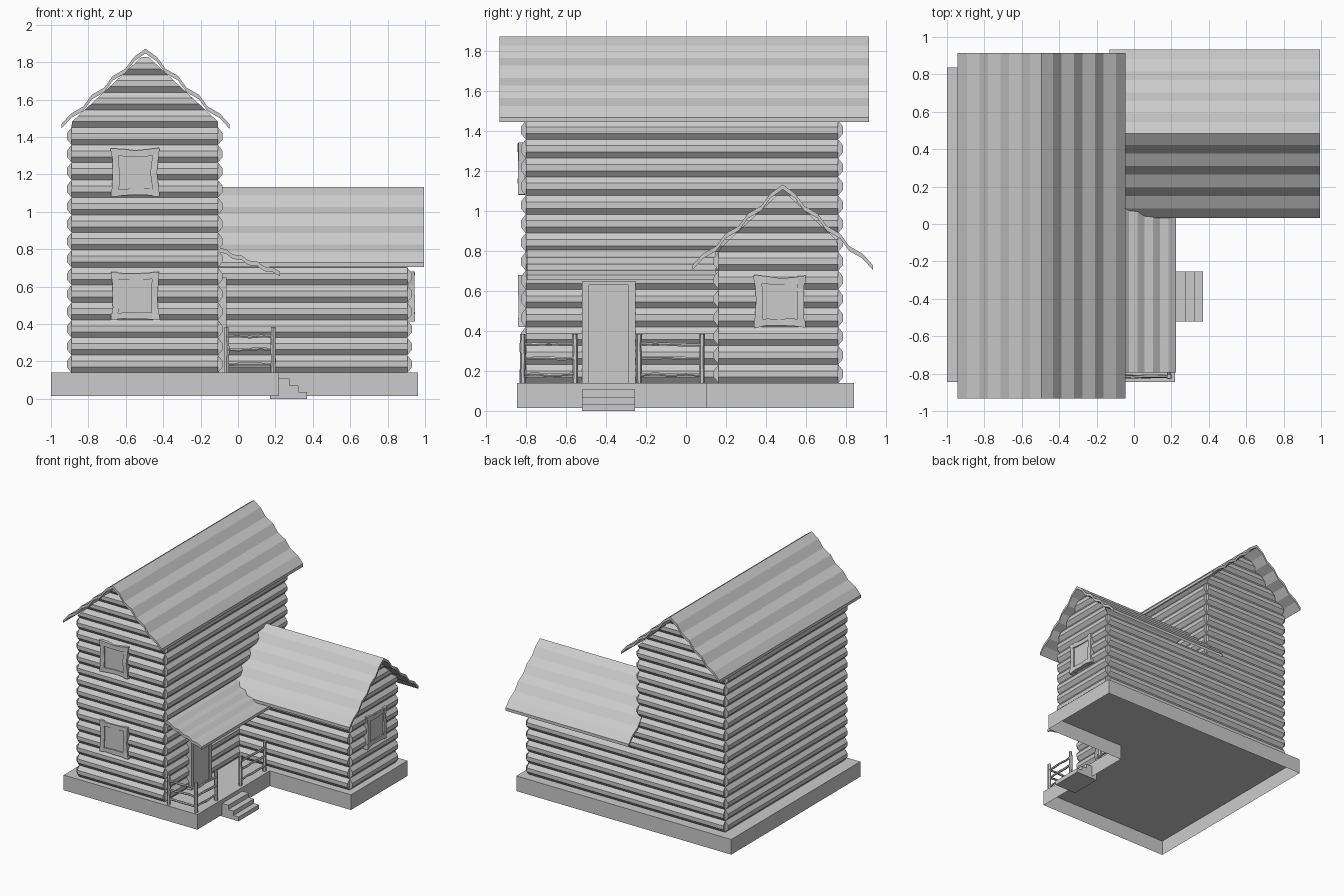
import bpy, bmesh, math, random
from mathutils import Vector

if "Cube" in bpy.data.objects:
    bpy.data.objects.remove(bpy.data.objects["Cube"])

random.seed(4)
grey = bpy.data.materials.new("plain grey")
grey.diffuse_color = (0.6, 0.6, 0.6, 1)
grey.use_nodes = True
grey.node_tree.nodes["Principled BSDF"].inputs["Base Color"].default_value = grey.diffuse_color


def finish(name, bm, recalc=True):
    if recalc:
        bmesh.ops.recalc_face_normals(bm, faces=bm.faces)
    me = bpy.data.meshes.new(name)
    bm.to_mesh(me)
    bm.free()
    me.materials.append(grey)
    ob = bpy.data.objects.new(name, me)
    bpy.context.collection.objects.link(ob)
    return ob


def bridge(bm, ra, rb, caps=True):
    """Join two rings of points into a closed prism."""
    a = [bm.verts.new(p) for p in ra]
    b = [bm.verts.new(p) for p in rb]
    n = len(a)
    for i in range(n):
        j = (i + 1) % n
        bm.faces.new((a[i], a[j], b[j], b[i]))
    if caps:
        bm.faces.new(a[::-1])
        bm.faces.new(b)


def box(bm, lo, hi):
    x0, y0, z0 = lo
    x1, y1, z1 = hi
    ring = [(x0, y0), (x1, y0), (x1, y1), (x0, y1)]
    bridge(bm, [(x, y, z0) for x, y in ring], [(x, y, z1) for x, y in ring])


# ---- foundation: L-shaped slab, open underneath
bm = bmesh.new()
outline = [(-1, -.845), (.22, -.845), (.22, .1), (.962, .1), (.962, .838), (-1, .838)]
lo = [bm.verts.new((x, y, .015)) for x, y in outline]
hi = [bm.verts.new((x, y, .14)) for x, y in outline]
for i in range(6):
    j = (i + 1) % 6
    bm.faces.new((lo[i], lo[j], hi[j], hi[i]))
bm.faces.new(hi)
finish("foundation", bm, recalc=False)

# ---- log walls
PITCH, BULGE, SLOPE = .0937, .025, .93


def wall(name, axis, plane, out, a, b, rows, gable=None):
    """Stack of faceted logs from a to b; gable=(centre, apex) trims the ends to the roof."""
    bm = bmesh.new()

    def pt(t, o, z):
        return (t, plane + out * o, z) if axis == 'x' else (plane + out * o, t, z)

    for r in range(rows):
        z0 = .14 + r * PITCH
        left, right = [], []
        for o, f in ((0, 0), (BULGE, .32), (BULGE, .66), (0, 1)):
            z = z0 + f * PITCH
            s, e = a, b
            if gable:
                half = (gable[1] - z) / SLOPE
                s, e = max(a, gable[0] - half), min(b, gable[0] + half)
            left.append(pt(s, o, z))
            right.append(pt(e, o, z))
        bridge(bm, left, right)
    finish(name, bm)


main_gable, wing_gable = (-.497, 1.845), (.483, 1.105)
wall("main_front_wall", 'x', -.8, -1, -.89, -.107, 18, main_gable)
wall("main_back_wall", 'x', .76, 1, -.89, -.107, 18, main_gable)
wall("main_left_wall", 'y', -.89, -1, -.8, .76, 14)
wall("main_right_wall", 'y', -.107, 1, -.8, .76, 14)
wall("wing_front_wall", 'x', .163, -1, -.107, .905, 7)
wall("wing_back_wall", 'x', .76, 1, -.107, .905, 7)
wall("wing_end_wall", 'y', .905, 1, .163, .76, 10, wing_gable)


# ---- wavy roofs
def wave(p0, p1, n, amp):
    """Zigzag line between two profile points."""
    p0, p1 = Vector(p0), Vector(p1)
    d = (p1 - p0).normalized()
    nrm = Vector((-d.y, d.x))
    if nrm.y < 0:
        nrm = -nrm
    return [p0.lerp(p1, i / n) + nrm * (0 if i in (0, n) else amp * (1 if i % 2 else -1))
            for i in range(n + 1)]


def roof(name, line, axis, a, b, thick=.024):
    ring = line + [p - Vector((0, thick)) for p in reversed(line)]
    bm = bmesh.new()

    def put(t):
        return [(p.x, t, p.y) if axis == 'y' else (t, p.x, p.y) for p in ring]
    bridge(bm, put(a), put(b))
    finish(name, bm)


def gable_line(c, apex, half, eave):
    return wave((c - half, eave), (c, apex), 8, .008) + wave((c, apex), (c + half, eave), 8, .008)[1:]


roof("main_roof", gable_line(-.495, 1.872, .45, 1.468), 'y', -.932, .915)
roof("wing_roof", gable_line(.483, 1.132, .45, .73), 'x', -.13, .995)
roof("porch_roof", wave((-.107, .81), (.225, .68), 8, .006), 'y', -.795, .15)


# ---- rough sticks, used for railings and window frames
def stick(bm, p0, p1, r, sides, wobble, bow=Vector((0, 0, 0)), segs=4):
    p0, p1 = Vector(p0), Vector(p1)
    d = (p1 - p0).normalized()
    ref = Vector((1, 0, 0)) if abs(d.z) > .9 else Vector((0, 0, 1))
    v = d.cross(ref).normalized()
    u = v.cross(d)
    rings = []
    for s in range(segs + 1):
        t = s / segs
        c = p0.lerp(p1, t) + bow * math.sin(math.pi * t)
        c += (u * random.uniform(-1, 1) + v * random.uniform(-1, 1)) * wobble
        k = r * random.uniform(.88, 1.12)
        angs = [math.pi / sides * (2 * i + 1) for i in range(sides)]
        rings.append([bm.verts.new(c + (u * math.cos(g) + v * math.sin(g)) * k) for g in angs])
    for ra, rb in zip(rings, rings[1:]):
        for i in range(sides):
            j = (i + 1) % sides
            bm.faces.new((ra[i], ra[j], rb[j], rb[i]))
    bm.faces.new(rings[0][::-1])
    bm.faces.new(rings[-1])


def railing(name, p, q, first_post=True):
    bm = bmesh.new()
    for x, y in ([p, q] if first_post else [q]):
        stick(bm, (x, y, .14), (x, y, .385), .014, 6, .002)
    for z in (.183, .265, .335):
        stick(bm, (*p, z), (*q, z), .009, 6, .004)
    finish(name, bm)


railing("front_railing", (-.06, -.815), (.187, -.815))
railing("side_railing_near", (.187, -.815), (.187, -.555), first_post=False)
railing("side_railing_far", (.187, -.235), (.187, .078))


# ---- windows: pane plus four crooked bars
def window(name, centre, along, out):
    c, a, o = Vector(centre), Vector(along), Vector(out)
    up = Vector((0, 0, 1))
    bm = bmesh.new()
    corners = [c + a * (sx * .108) + up * (sz * .108) for sx, sz in
               ((-1, -1), (1, -1), (1, 1), (-1, 1))]
    bridge(bm, [p - o * .02 for p in corners], [p + o * .008 for p in corners])
    finish(name + "_pane", bm)
    bm = bmesh.new()
    for main, side in ((a, up), (up, a)):
        for s in (-1, 1):
            mid = c + side * (s * .112)
            stick(bm, mid - main * .128, mid + main * .128, .025, 4, .003, side * (-s * .01))
    finish(name + "_frame", bm)


window("lower_window", (-.55, -.82, .55), (1, 0, 0), (0, -1, 0))
window("upper_window", (-.55, -.82, 1.21), (1, 0, 0), (0, -1, 0))
window("wing_window", (.925, .468, .548), (0, 1, 0), (1, 0, 0))

# ---- door with surrounding frame
bm = bmesh.new()
box(bm, (-.107, -.485, .14), (-.07, -.287, .63))
finish("door", bm)
bm = bmesh.new()
for y0, y1, z0, z1 in ((-.52, -.485, .14, .65), (-.287, -.252, .14, .65), (-.485, -.287, .63, .65)):
    box(bm, (-.107, y0, z0), (-.062, y1, z1))
finish("door_frame", bm)

# ---- porch steps
bm = bmesh.new()
for i in range(3):
    box(bm, (.17, -.52, .0 + .036 * i), (.37 - .047 * i, -.255, .036 * (i + 1)))
finish("porch_steps", bm)
